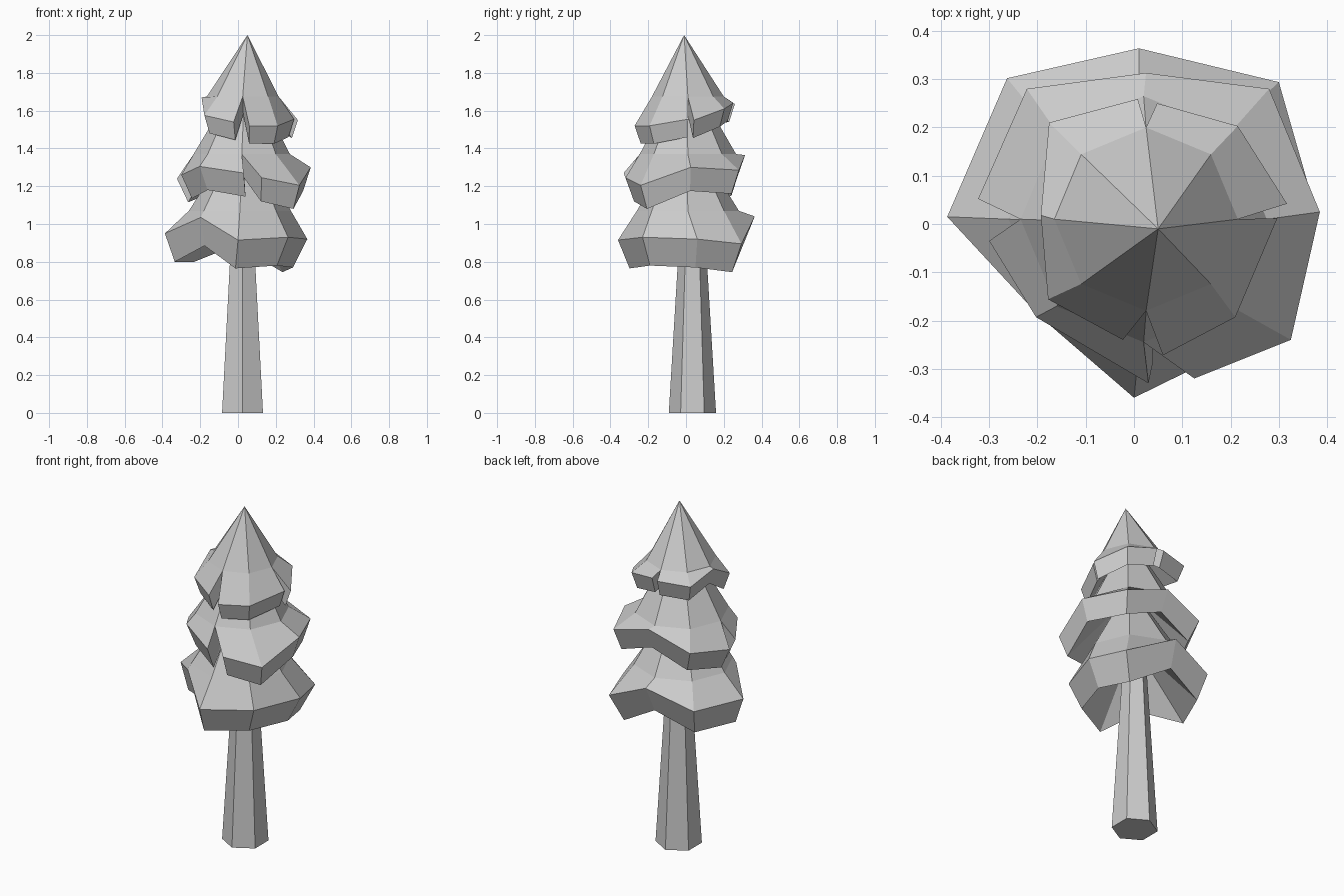
import bpy
import bmesh
from math import atan2, cos, sin, pi
from mathutils import Vector

cube = bpy.data.objects.get("Cube")
if cube:
    bpy.data.objects.remove(cube, do_unlink=True)

# One plain grey for the whole tree
GREY = (0.6, 0.6, 0.6, 1.0)
grey = bpy.data.materials.new("plain grey")
grey.use_nodes = True
grey.diffuse_color = GREY
grey.node_tree.nodes["Principled BSDF"].inputs["Base Color"].default_value = GREY


def finish(bm, name):
    """Clean the bmesh and turn it into a flat-shaded grey object."""
    bmesh.ops.remove_doubles(bm, verts=bm.verts, dist=0.0005)
    bmesh.ops.recalc_face_normals(bm, faces=bm.faces)
    mesh = bpy.data.meshes.new(name)
    bm.to_mesh(mesh)
    bm.free()
    mesh.materials.append(grey)
    obj = bpy.data.objects.new(name, mesh)
    bpy.context.collection.objects.link(obj)
    return obj


def bridge(bm, lower, upper):
    """Join two loops of equal length, skipping collapsed corners."""
    count = len(lower)
    for i in range(count):
        j = (i + 1) % count
        corners = []
        for vert in (lower[i], lower[j], upper[j], upper[i]):
            if all((vert.co - other.co).length > 0.0005 for other in corners):
                corners.append(vert)
        if len(corners) > 2:
            bm.faces.new(corners)


def fan(bm, loop, tip):
    """Close a loop to a single tip point."""
    point = bm.verts.new(tip)
    for i, vert in enumerate(loop):
        following = loop[(i + 1) % len(loop)]
        if (vert.co - following.co).length > 0.0005:
            bm.faces.new((vert, following, point))


def foliage_tier(name, rim, center, radius, ring_z, tip, drop, shrink, pivot):
    """Eight-sided cone with a flared, uneven skirt.
    Rim corners sharing a spoke leave a slit that reaches up to the ring."""
    def spoke(point):
        angle = atan2(point[1] - center[1], point[0] - center[0])
        return round(angle / (pi / 4)) % 8

    def ring_point(k):
        angle = k * pi / 4
        return Vector((center[0] + radius * cos(angle),
                       center[1] + radius * sin(angle), ring_z))

    outer, inner = [], []
    for i, point in enumerate(rim):
        k = spoke(point)
        outer.append(Vector(point))
        inner.append(ring_point(k))
        if spoke(rim[(i + 1) % len(rim)]) == k:
            outer.append(ring_point(k))
            inner.append(ring_point(k))
    hem = [Vector((pivot + (p.x - pivot) * shrink, p.y * shrink, p.z - drop))
           for p in outer]

    bm = bmesh.new()
    hem_v, rim_v, ring_v = ([bm.verts.new(p) for p in loop]
                            for loop in (hem, outer, inner))
    bridge(bm, hem_v, rim_v)
    bridge(bm, rim_v, ring_v)
    fan(bm, ring_v, tip)
    # Hollow underside rising towards the middle
    fan(bm, hem_v, (center[0], center[1], ring_z + 0.1))
    return finish(bm, name)


# Tapered six-sided trunk
bm = bmesh.new()
loops = []
for z, r in ((0, 0.125), (1.2, 0.053)):
    loops.append([bm.verts.new((0.024 + r * cos(pi / 2 + k * pi / 3),
                                0.034 + r * sin(pi / 2 + k * pi / 3), z))
                  for k in range(6)])
bridge(bm, *loops)
for loop in loops:
    bm.faces.new(loop)
finish(bm, "trunk")

# Three stacked tiers of foliage, rims listed counter-clockwise
foliage_tier(
    "lower_foliage",
    [(0, -.36, .915), (.265, -.23, .93), (.367, .06, .92), (.3, .294, .895),
     (.01, .364, 1.04), (-.263, .302, .95), (-.387, .015, .95),
     (-.197, -.19, 1.035)],
    center=(0.01, 0.01), radius=0.27, ring_z=1.07, tip=(0.03, 0, 1.52),
    drop=0.15, shrink=0.83, pivot=-0.08)

foliage_tier(
    "middle_foliage",
    [(.125, -.32, 1.245), (.325, -.24, 1.205), (.385, .025, 1.3),
     (.28, .28, 1.285), (.025, .313, 1.365), (-.222, .28, 1.275),
     (-.323, .052, 1.24), (-.3, -.035, 1.26), (-.203, -.193, 1.305),
     (.03, -.33, 1.27)],
    center=(0.02, 0.01), radius=0.255, ring_z=1.37, tip=(0.04, 0, 1.83),
    drop=0.125, shrink=0.86, pivot=0.1)

foliage_tier(
    "top_foliage",
    [(.06, -.272, 1.52), (.21, -.193, 1.52), (.297, .012, 1.555),
     (.317, .042, 1.55), (.215, .203, 1.61), (.048, .25, 1.64),
     (.008, .259, 1.635), (-.176, .21, 1.63), (-.193, .018, 1.67),
     (-.178, -.156, 1.575), (-.023, -.24, 1.54)],
    center=(0.025, 0.01), radius=0.19, ring_z=1.675, tip=(0.05, -0.01, 2),
    drop=0.095, shrink=0.88, pivot=0.05)
